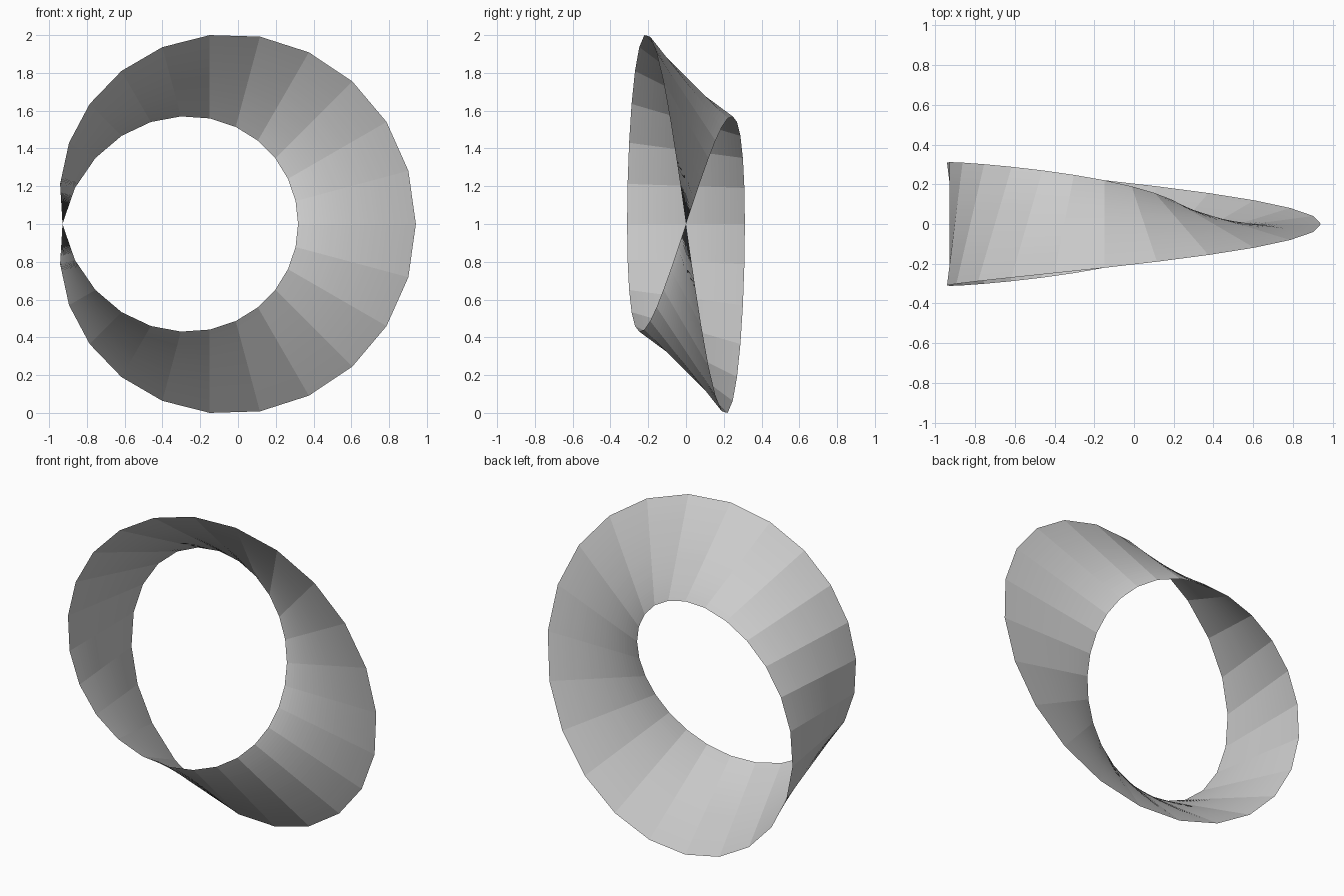
import bpy, bmesh
from math import cos, sin, pi

if "Cube" in bpy.data.objects:
    bpy.data.objects.remove(bpy.data.objects["Cube"])

SEGMENTS, STRIPS = 24, 32       # steps around the loop, strips across the band
RADIUS = 0.7795                 # centre-line radius
HALF = 0.4 * RADIUS             # half the band width
CENTRE_X = -0.1496

# One ruled cross-line per step, turning half a revolution around the loop
bm = bmesh.new()
rows = []
for i in range(SEGMENTS):
    t = 2 * pi * i / SEGMENTS
    row = []
    for j in range(STRIPS + 1):
        s = HALF * (2 * j / STRIPS - 1)
        r = RADIUS + s * cos(t / 2)
        row.append(bm.verts.new((CENTRE_X + r * cos(t), -s * sin(t / 2), 1 + r * sin(t))))
    rows.append(row)

# The last row joins the first one reversed, closing the half twist
rows.append(rows[0][::-1])
for a, b in zip(rows, rows[1:]):
    for j in range(STRIPS):
        bm.faces.new((a[j], a[j + 1], b[j + 1], b[j]))

mesh = bpy.data.meshes.new("twisted_band")
bm.to_mesh(mesh)
bm.free()
bpy.context.collection.objects.link(bpy.data.objects.new("twisted_band", mesh))
